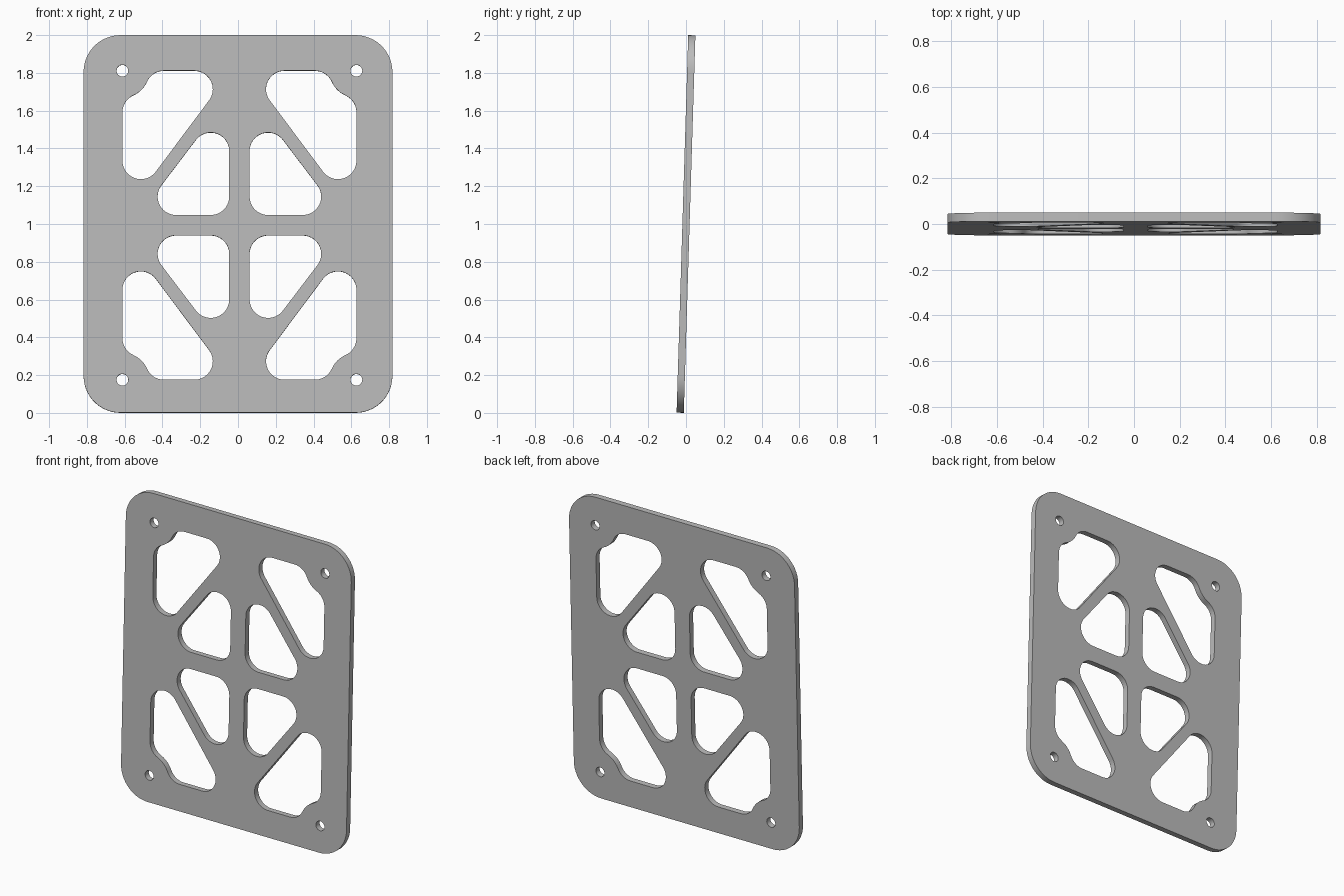
import bpy
import math

cube = bpy.data.objects.get("Cube")
if cube:
    bpy.data.objects.remove(cube, do_unlink=True)

# Main dimensions
HALF_W, HALF_H, THICK, LEAN = 0.8175, 0.9997, 0.038, 0.0308
CORNER_R = 0.195
PATTERN_X, PATTERN_Z = 0.0075, -0.007     # cutout pattern sits slightly off centre
HOLE, HOLE_R = (0.6195, 0.8185), 0.031    # screw hole in each corner
R = 0.098                                 # fillet of the cutouts
BOSS_R = 0.143                            # material left around each screw hole
SLOPE = 37                                # direction the diagonal edges face


def arcs(*parts):
    """Chain arcs (x, y, radius, start, end); straight edges join them."""
    points = []
    for x, y, r, start, end in parts:
        steps = max(3, round(abs(end - start) / 7))
        for i in range(steps + 1):
            a = math.radians(start + (end - start) * i / steps)
            points.append((x + r * math.cos(a), y + r * math.sin(a)))
    return points


def add_loop(curve, points):
    spline = curve.splines.new('POLY')
    spline.points.add(len(points) - 1)
    for p, (x, y) in zip(spline.points, points):
        p.co = (x, y, 0, 1)
    spline.use_cyclic_u = True


def circle(x, y, r, sides=32):
    return [(x + r * math.cos(math.tau * i / sides),
             y + r * math.sin(math.tau * i / sides)) for i in range(sides)]


# Outer outline with rounded corners
cx, cy = HALF_W - CORNER_R, HALF_H - CORNER_R
outline = arcs((cx, cy, CORNER_R, 0, 90), (-cx, cy, CORNER_R, 90, 180),
               (-cx, -cy, CORNER_R, 180, 270), (cx, -cy, CORNER_R, 270, 360))

# Inner triangular cutout of one quarter
inner = arcs((0.152, 0.152, R, 180, 270),
             (0.335, 0.152, R, 270, 360 + SLOPE),
             (0.152, 0.393, R, SLOPE, 180))

# Outer triangular cutout, its corner bitten by the screw boss
side, top = HOLE[0] - R, HOLE[1] - R
reach = math.sqrt((R + BOSS_R) ** 2 - R ** 2)
bite = math.degrees(math.atan2(R, reach))
outer = arcs((0.239, top, R, 90, 180 + SLOPE),
             (side, 0.342, R, 180 + SLOPE, 360),
             (side, HOLE[1] - reach, R, 0, 90 - bite),
             (*HOLE, BOSS_R, 270 - bite, 180 + bite),
             (HOLE[0] - reach, top, R, bite, 90))

# Flat filled curve: outline plus the cutouts mirrored into four quarters
curve = bpy.data.curves.new("plate", 'CURVE')
curve.dimensions = '2D'
curve.fill_mode = 'BOTH'
curve.extrude = THICK / 2
add_loop(curve, outline)
for sx in (1, -1):
    for sz in (1, -1):
        for loop in (inner, outer, circle(*HOLE, HOLE_R)):
            add_loop(curve, [(PATTERN_X + sx * x, PATTERN_Z + sz * y) for x, y in loop])

plate = bpy.data.objects.new("mounting_plate", curve)
bpy.context.collection.objects.link(plate)
plate.location.z = 1
plate.rotation_euler.x = math.pi / 2 - LEAN   # upright, leaning slightly back

# Solid mesh with crisp edges
bpy.ops.object.select_all(action='DESELECT')
plate.select_set(True)
bpy.context.view_layer.objects.active = plate
bpy.ops.object.convert(target='MESH')
plate = bpy.context.object
bpy.ops.object.mode_set(mode='EDIT')
bpy.ops.mesh.select_all(action='SELECT')
bpy.ops.mesh.remove_doubles(threshold=0.0002)
bpy.ops.mesh.normals_make_consistent(inside=False)
bpy.ops.object.mode_set(mode='OBJECT')
bpy.ops.object.shade_smooth_by_angle(angle=math.radians(30))

# Plain grey
grey = bpy.data.materials.new("plain_grey")
grey.use_nodes = True
colour = (0.5, 0.5, 0.5, 1)
grey.diffuse_color = colour
grey.node_tree.nodes["Principled BSDF"].inputs["Base Color"].default_value = colour
plate.data.materials.clear()
plate.data.materials.append(grey)
